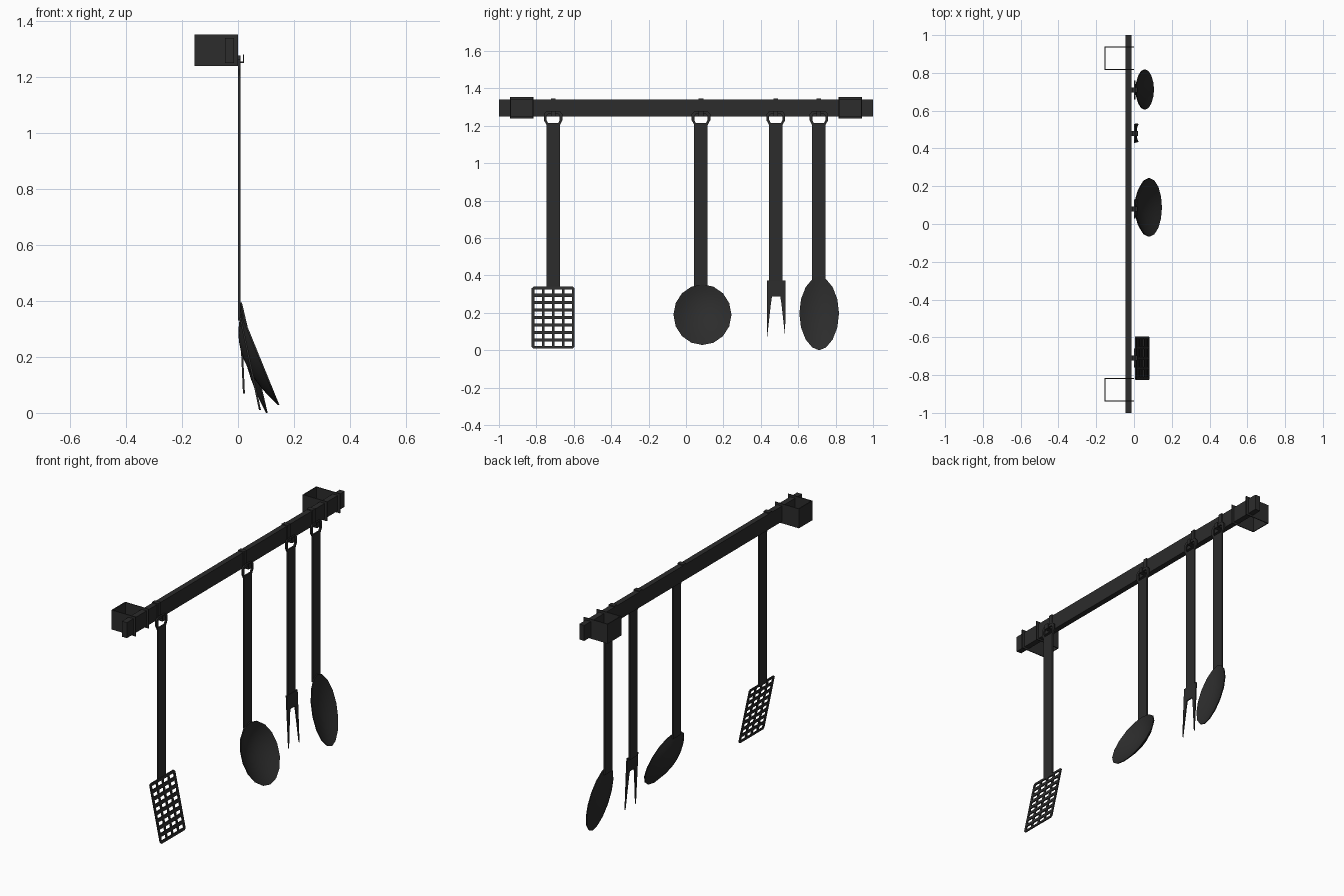
import bpy, bmesh, math

if "Cube" in bpy.data.objects:
    bpy.data.objects.remove(bpy.data.objects["Cube"])

mat = bpy.data.materials.new("black_iron")
mat.diffuse_color = (0.025, 0.025, 0.025, 1)
mat.use_nodes = True
mat.node_tree.nodes["Principled BSDF"].inputs["Base Color"].default_value = mat.diffuse_color


def finish(name, bm, smooth=False):
    bmesh.ops.recalc_face_normals(bm, faces=bm.faces)
    me = bpy.data.meshes.new(name)
    bm.to_mesh(me)
    bm.free()
    for p in me.polygons:
        p.use_smooth = smooth
    me.materials.append(mat)
    ob = bpy.data.objects.new(name, me)
    bpy.context.collection.objects.link(ob)
    return ob


def box(name, x, y, z):
    bm = bmesh.new()
    bmesh.ops.create_cube(bm, size=1)
    for v in bm.verts:
        v.co = [(a[0] + a[1]) / 2 + c * (a[1] - a[0]) for a, c in zip((x, y, z), v.co)]
    return finish(name, bm)


def thicken(bm, t):
    """Extrude every face along +x into a solid sheet."""
    ret = bmesh.ops.extrude_face_region(bm, geom=bm.faces[:], use_keep_orig=True)
    for v in ret["geom"]:
        if isinstance(v, bmesh.types.BMVert):
            v.co.x += t


def ring(name, outer, inner, x, t):
    """Flat loop between two yz outlines."""
    bm = bmesh.new()
    a = [bm.verts.new((x, *p)) for p in outer]
    b = [bm.verts.new((x, *p)) for p in inner]
    n = len(a)
    for i in range(n):
        j = (i + 1) % n
        bm.faces.new((a[i], a[j], b[j], b[i]))
    thicken(bm, t)
    return finish(name, bm)


def bowl(name, y, ry, ztop, zbot, xtop, xbot, depth, point=1.0):
    """Tilted shallow dish, hollow towards +x."""
    n, rings = 16, 5
    bm = bmesh.new()
    cz, rz = (ztop + zbot) / 2, (ztop - zbot) / 2
    cx, rx = (xtop + xbot) / 2, (xtop - xbot) / 2
    loops = []
    for k in range(1, rings + 1):
        r = k / rings
        d = depth * (1 - r * r)
        loop = []
        for i in range(n):
            a = 2 * math.pi * i / n
            c, s = math.cos(a), math.sin(a)
            w = math.copysign(abs(s) ** point, s)
            loop.append(bm.verts.new((cx + rx * r * c - d, y + ry * r * w, cz + rz * r * c)))
        loops.append(loop)
    mid = bm.verts.new((cx - depth, y, cz))
    for i in range(n):
        j = (i + 1) % n
        bm.faces.new((mid, loops[0][i], loops[0][j]))
        for p, q in zip(loops, loops[1:]):
            bm.faces.new((p[i], q[i], q[j], p[j]))
    thicken(bm, 0.006)
    ob = finish(name, bm)
    bpy.context.view_layer.objects.active = ob
    ob.select_set(True)
    bpy.ops.object.shade_smooth_by_angle(angle=math.radians(35))
    ob.select_set(False)


# Wall rail and its two U-shaped brackets
box("rail", (-0.046, -0.014), (-1, 1), (1.25, 1.34))
for side, s in (("left", -1), ("right", 1)):
    lo, hi = sorted((s * 0.815, s * 0.94))
    box(side + "_bracket_back", (-0.155, -0.15), (lo, hi), (1.24, 1.353))
    for tag, y in (("a", lo), ("b", hi - 0.005)):
        box(f"{side}_bracket_side_{tag}", (-0.155, 0.0), (y, y + 0.005), (1.24, 1.353))

# Handles with hanging loops and hooks
for tool, y, zb in (("turner", -0.71, 0.33), ("ladle", 0.08, 0.33),
                    ("fork", 0.48, 0.36), ("spoon", 0.71, 0.36)):
    box(tool + "_handle", (0.0, 0.009), (y - 0.036, y + 0.036), (zb, 1.215))
    outer = [(-.036, 1.205), (.036, 1.205), (.05, 1.23), (.05, 1.262), (.036, 1.277),
             (-.036, 1.277), (-.05, 1.262), (-.05, 1.23)]
    inner = [(-.028, 1.216), (.028, 1.216), (.035, 1.23), (.035, 1.253), (.028, 1.262),
             (-.028, 1.262), (-.035, 1.253), (-.035, 1.23)]
    ring(tool + "_loop", [(y + a, b) for a, b in outer], [(y + a, b) for a, b in inner], 0.0, 0.009)
    w = (y - 0.013, y + 0.013)
    box(tool + "_hook_top", (-0.046, -0.009), w, (1.34, 1.346))
    box(tool + "_hook_strip", (-0.014, -0.009), w, (1.25, 1.346))
    box(tool + "_hook_base", (-0.014, 0.021), w, (1.25, 1.255))
    box(tool + "_hook_tip", (0.017, 0.021), w, (1.25, 1.28))

# Slotted turner blade: grid of bars with open slots
cols, rows = 4, 8
W, H, m = 0.23, 0.33, 0.014


def cuts(length, n, bar):
    cell = (length - 2 * m + bar) / n
    out = [0]
    for i in range(n):
        out += [m + i * cell, m + i * cell + cell - bar]
    return out + [length]


us, vs = cuts(W, cols, 0.013), cuts(H, rows, 0.018)
bm = bmesh.new()
g = [[bm.verts.new((0.075 - 0.07 * v / H, -0.825 + u, 0.01 + v)) for v in vs] for u in us]
for i in range(len(us) - 1):
    for j in range(len(vs) - 1):
        if not (i % 2 and j % 2):
            bm.faces.new((g[i][j], g[i + 1][j], g[i + 1][j + 1], g[i][j + 1]))
bmesh.ops.bevel(bm, geom=[g[0][0], g[0][-1], g[-1][0], g[-1][-1]], offset=0.009,
                segments=1, affect='VERTICES')
thicken(bm, 0.007)
finish("turner_blade", bm)

# Ladle and spoon bowls
bowl("ladle_bowl", 0.088, 0.155, 0.352, 0.028, 0.01, 0.142, 0.055)
bowl("spoon_bowl", 0.712, 0.106, 0.395, 0.0, 0.008, 0.1, 0.03, 1.1)

# Two-tined fork head, leaning slightly forward
half = [(0, .288), (.022, .288), (.028, .25), (.048, .07), (.05, .29), (.05, .373), (0, .373)]
bm = bmesh.new()
for s in (-1, 1):
    p = [bm.verts.new((0.004 + (0.373 - z) * 0.045, 0.482 + s * y, z)) for y, z in half]
    bm.faces.new((p[0], p[1], p[4], p[5], p[6]))
    bm.faces.new((p[1], p[2], p[3], p[4]))
bmesh.ops.remove_doubles(bm, verts=bm.verts, dist=1e-5)
thicken(bm, 0.007)
finish("fork_head", bm)
